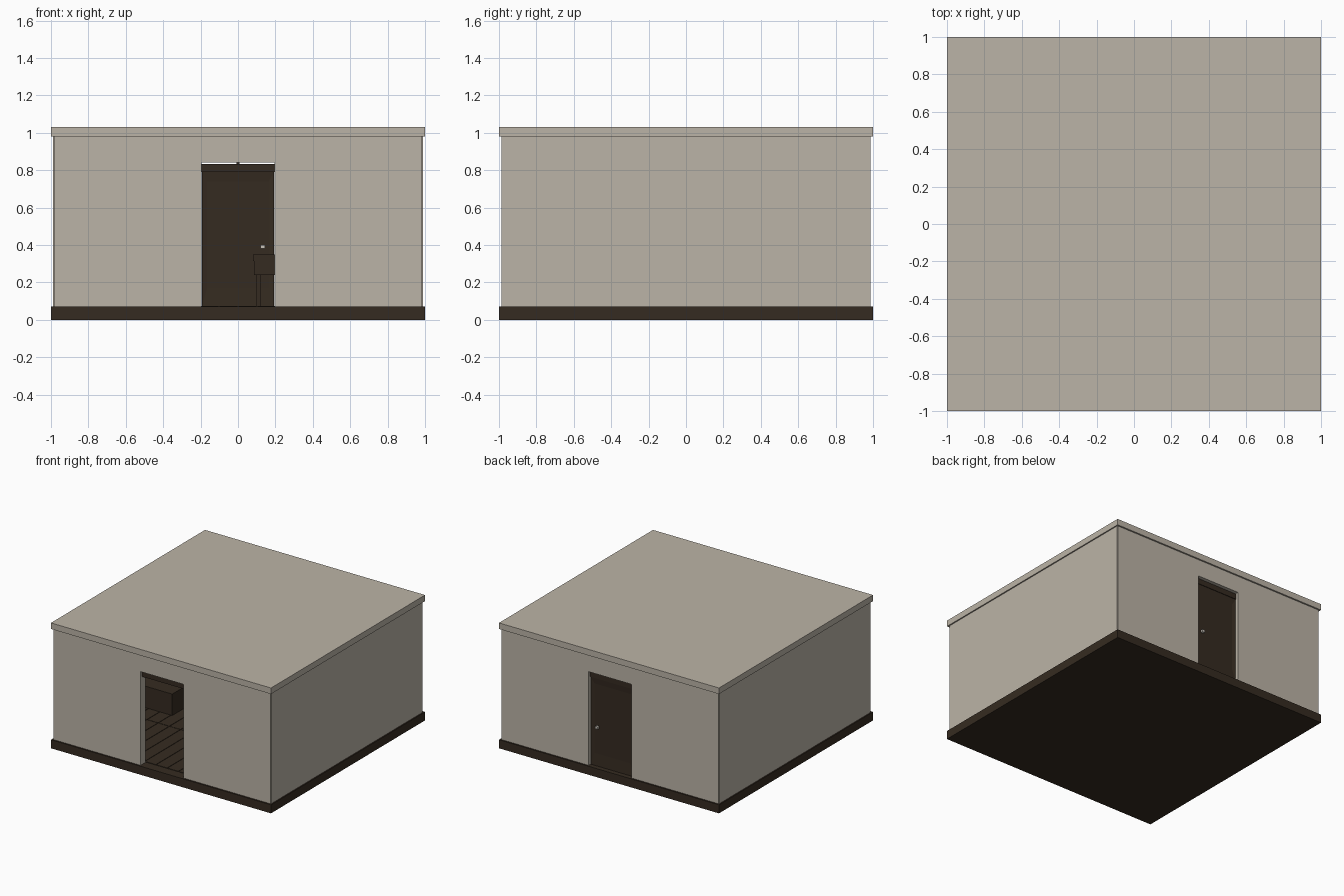
import bpy, bmesh, math
from mathutils import Matrix, Vector

if "Cube" in bpy.data.objects:
    bpy.data.objects.remove(bpy.data.objects["Cube"])


def material(name, rgb):
    m = bpy.data.materials.new(name)
    m.diffuse_color = (*rgb, 1)
    m.use_nodes = True
    m.node_tree.nodes["Principled BSDF"].inputs["Base Color"].default_value = m.diffuse_color
    return m


PLASTER = material("pale plaster", (0.50, 0.455, 0.385))
WOOD = material("dark wood", (0.036, 0.024, 0.015))
METAL = material("pale metal", (0.60, 0.56, 0.50))


def finish(name, bm, mat):
    bmesh.ops.recalc_face_normals(bm, faces=bm.faces)
    me = bpy.data.meshes.new(name)
    bm.to_mesh(me)
    bm.free()
    me.materials.append(mat)
    ob = bpy.data.objects.new(name, me)
    bpy.context.collection.objects.link(ob)
    return ob


def add_box(bm, x0, x1, y0, y1, z0, z1):
    mat = (Matrix.Translation(((x0 + x1) / 2, (y0 + y1) / 2, (z0 + z1) / 2))
           @ Matrix.Diagonal((x1 - x0, y1 - y0, z1 - z0, 1)))
    bmesh.ops.create_cube(bm, size=1, matrix=mat)


def box(name, mat, *dims):
    bm = bmesh.new()
    add_box(bm, *dims)
    return finish(name, bm, mat)


FLOOR, CEIL, DOOR_W, DOOR_TOP = 0.07, 0.98, 0.195, 0.84

# base slab and two-layer flat roof
box("base_slab", WOOD, -1, 1, -1, 1, 0, FLOOR)
box("ceiling_slab", PLASTER, -1, 1, -1, 1, CEIL, 1.0)
box("roof_slab", PLASTER, -1, 1, -1, 1, 1.0, 1.03)

# floor boards laid front to back in three staggerless rows
bm = bmesh.new()
for i in range(18):
    for j in range(3):
        x, y = -0.92 + i * 1.84 / 18, -0.92 + j * 1.84 / 3
        add_box(bm, x + 0.002, x + 1.84 / 18 - 0.002, y + 0.002, y + 1.84 / 3 - 0.002,
                FLOOR - 0.01, FLOOR + 0.004)
finish("floor_boards", bm, WOOD)

# side walls
for side, s in (("left", -1), ("right", 1)):
    box(side + "_wall", PLASTER, *sorted((s * 0.925, s * 0.99)), -0.978, 0.978, FLOOR, CEIL)


def doorway_wall(name, s):
    """Wall with a doorway cut from its profile, s = -1 front, 1 back."""
    w = 0.985
    pts = [(-w, FLOOR), (-DOOR_W, FLOOR), (-DOOR_W, DOOR_TOP), (DOOR_W, DOOR_TOP),
           (DOOR_W, FLOOR), (w, FLOOR), (w, CEIL), (-w, CEIL)]
    bm = bmesh.new()
    face = bm.faces.new([bm.verts.new((x, s * 0.987, z)) for x, z in pts])
    ext = bmesh.ops.extrude_face_region(bm, geom=[face])
    verts = [v for v in ext["geom"] if isinstance(v, bmesh.types.BMVert)]
    bmesh.ops.translate(bm, verts=verts, vec=(0, -s * 0.062, 0))
    if face.is_valid and len(bm.faces) < 10:
        bm.faces.new(list(face.verts))
    finish(name, bm, PLASTER)


def door_leaf(name, hinge, angle):
    """Panelled door measured from its hinge corner, with knobs on both faces."""
    w, t, h = 2 * DOOR_W - 0.004, 0.024, 0.72
    bm = bmesh.new()
    add_box(bm, 0, w, 0, t, 0, h)
    for f in [f for f in bm.faces if abs(f.normal.y) > 0.9]:
        bmesh.ops.inset_individual(bm, faces=[f], thickness=0.04, depth=0)
        zs = sorted(f.verts, key=lambda v: v.co.z)
        for v in zs[:2]:
            v.co.z = 0.10
        for v in zs[2:]:
            v.co.z = 0.67
        bmesh.ops.translate(bm, verts=list(f.verts), vec=f.normal * -0.005)
    leaf = finish(name, bm, WOOD)
    bm = bmesh.new()
    add_box(bm, w - 0.072, w - 0.048, -0.014, t + 0.014, 0.31, 0.33)
    knob = finish(name + "_knob", bm, METAL)
    for ob in (leaf, knob):
        ob.matrix_world = Matrix.Translation(hinge) @ Matrix.Rotation(math.radians(angle), 4, "Z")


for side, s in (("front", -1), ("back", 1)):
    doorway_wall(side + "_wall", s)
    # dark header board with a small bracket above it
    box(side + "_door_header", WOOD, -DOOR_W, DOOR_W,
        *sorted((s * 0.93, s * 0.965)), 0.79, 0.834)
    box(side + "_header_bracket", WOOD, -0.008, 0.008,
        *sorted((s * 0.94, s * 0.955)), 0.834, DOOR_TOP)

# back door closed, front door swung inwards behind the wall
door_leaf("back_door", Vector((-DOOR_W + 0.002, 0.936, FLOOR)), 0)
door_leaf("front_door", Vector((-DOOR_W - 0.012, -0.915, FLOOR + 0.005)), 128)

# bed base against the left wall
box("bed_base", WOOD, -0.92, -0.50, -0.14, 0.80, FLOOR, 0.25)

# table on the right: top, apron and four legs
box("table_top", WOOD, 0.08, 0.80, 0.20, 0.62, 0.315, 0.348)
box("table_apron", WOOD, 0.085, 0.795, 0.205, 0.615, 0.24, 0.315)
bm = bmesh.new()
for x in (0.10, 0.757):
    for y in (0.22, 0.577):
        add_box(bm, x, x + 0.023, y, y + 0.023, FLOOR, 0.24)
finish("table_legs", bm, WOOD)
